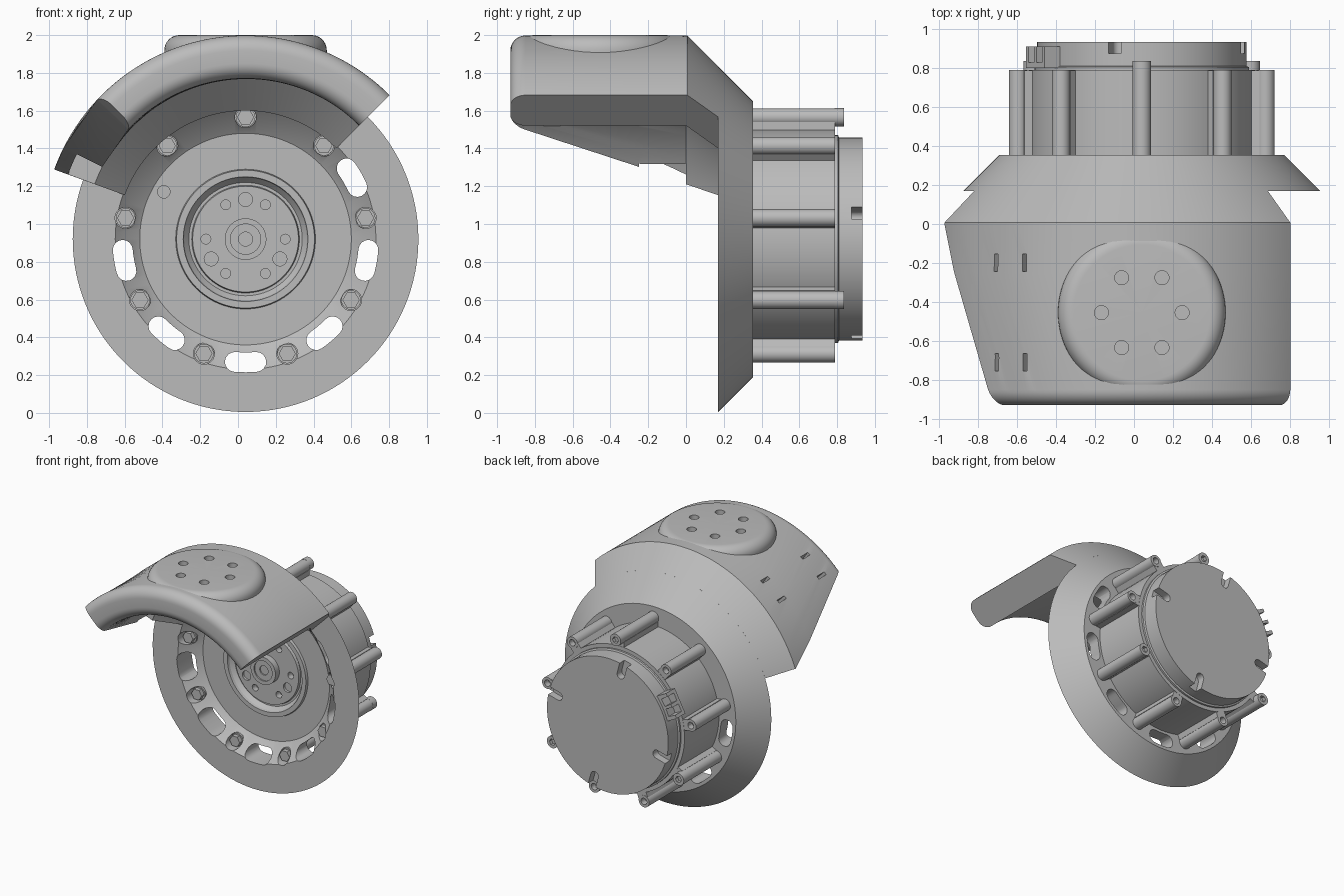
import bpy, bmesh
from math import sin, cos, pi, radians

if "Cube" in bpy.data.objects:
    bpy.data.objects.remove(bpy.data.objects["Cube"])

grey = bpy.data.materials.new("machined grey")
grey.use_nodes = True
grey.diffuse_color = (0.5, 0.5, 0.5, 1)
grey.node_tree.nodes["Principled BSDF"].inputs["Base Color"].default_value = (0.5, 0.5, 0.5, 1)

AXIS = (0.04, 0, 0.92)       # motor axis runs along y
PAD = (0.04, -0.455, 0)      # pad axis runs along z


def finish(name, bm, loc, upright):
    bmesh.ops.remove_doubles(bm, verts=bm.verts, dist=1e-5)
    bmesh.ops.recalc_face_normals(bm, faces=bm.faces)
    mesh = bpy.data.meshes.new(name)
    bm.to_mesh(mesh)
    bm.free()
    mesh.materials.append(grey)
    ob = bpy.data.objects.new(name, mesh)
    ob.location = loc
    if upright:
        ob.rotation_euler.x = pi / 2
    bpy.context.collection.objects.link(ob)
    return ob


def lathe(name, profile, loc=AXIS, upright=False, steps=96):
    """Turn a closed (radius, y) profile around the y axis."""
    bm = bmesh.new()
    rings = [[bm.verts.new((r * cos(2 * pi * i / steps), y, r * sin(2 * pi * i / steps)))
              for r, y in profile] for i in range(steps)]
    n = len(profile)
    for i in range(steps):
        a, b = rings[i], rings[(i + 1) % steps]
        for j in range(n):
            k = (j + 1) % n
            if profile[j][0] + profile[k][0] > 0:
                bm.faces.new((a[j], a[k], b[k], b[j]))
    return finish(name, bm, loc, upright)


def prisms(name, parts, loc=AXIS, upright=False):
    """Extrude each (outline, y0, y1) along y into one object."""
    bm = bmesh.new()
    for pts, y0, y1 in parts:
        a = [bm.verts.new((x, y0, z)) for x, z in pts]
        b = [bm.verts.new((x, y1, z)) for x, z in pts]
        bm.faces.new(a)
        bm.faces.new(b)
        for i in range(len(pts)):
            j = (i + 1) % len(pts)
            bm.faces.new((a[i], a[j], b[j], b[i]))
    return finish(name, bm, loc, upright)


def polar(r, deg):
    return r * cos(radians(deg)), r * sin(radians(deg))


def disc(r, deg, size, sides=24):
    cx, cz = polar(r, deg)
    return [(cx + size * cos(2 * pi * i / sides), cz + size * sin(2 * pi * i / sides))
            for i in range(sides)]


def bar(r0, r1, deg, width):
    c, s = polar(1, deg)
    h = width / 2
    return [(r * c - t * s, r * s + t * c) for r, t in ((r0, -h), (r1, -h), (r1, h), (r0, h))]


def arc_slot(r, deg, half, size):
    """Slot bent around the axis, with round ends."""
    pts = [polar(r + size, deg - half + half * i / 2) for i in range(5)]
    for end, start in ((half, 0), (-half, 180)):
        cx, cz = polar(r, deg + end)
        for i in range(1, 8):
            dx, dz = polar(size, deg + end + start + 22.5 * i)
            pts.append((cx + dx, cz + dz))
        if end > 0:
            pts += [polar(r - size, deg + half - half * i / 2) for i in range(5)]
    return pts


def radial_notch(r, deg, size):
    c, s = polar(1, deg)
    local = [polar(size, 90 + 15 * i) for i in range(13)] + [(0.3, -size), (0.3, size)]
    return [((r + u) * c - v * s, (r + u) * s + v * c) for u, v in local]


def cut(ob, cutter):
    mod = ob.modifiers.new("cut", 'BOOLEAN')
    mod.operation = 'DIFFERENCE'
    mod.solver = 'EXACT'
    mod.object = cutter
    bpy.ops.object.select_all(action='DESELECT')
    bpy.context.view_layer.objects.active = ob
    ob.select_set(True)
    bpy.ops.object.modifier_apply(modifier=mod.name)


BOLTS = [10 + 40 * i for i in range(9)]
cutters = []

# Conical mounting plate with slots and bolt seats
plate = lathe("mounting_plate", [(0.915, 0.17), (0.73, 0.355), (0.54, 0.355),
                                 (0.54, 0.31), (0.56, 0.30), (0.69, 0.17)], steps=128)
holes = [(arc_slot(0.6525, 30 - 40 * i, 5, 0.0525), 0.1, 0.5) for i in range(6)]
holes += [(disc(0.645, a, 0.056), 0.1, 0.265) for a in BOLTS]
cutters.append(prisms("plate_cutter", holes))
cut(plate, cutters[-1])

# Motor core with output hub and rear cap
motor = lathe("motor_body", [
    (0, 0.28), (0.037, 0.28), (0.037, 0.27), (0.08, 0.27), (0.08, 0.26), (0.11, 0.26),
    (0.11, 0.31), (0.28, 0.31), (0.285, 0.33), (0.30, 0.33), (0.325, 0.30), (0.33, 0.28),
    (0.365, 0.28), (0.37, 0.30), (0.57, 0.30), (0.58, 0.32), (0.58, 0.79), (0.55, 0.79),
    (0.55, 0.805), (0.537, 0.81), (0.537, 0.935), (0, 0.935)])
holes = [(disc(0.21, 60 * i, 0.026), 0.2, 0.36) for i in range(6)]
holes += [(disc(0.21, 90 + 120 * i, 0.037), 0.2, 0.33) for i in range(3)]
holes += [(disc(0.5, 150, 0.033), 0.2, 0.33)]
holes += [(radial_notch(0.45, 15 + 90 * i, 0.033), 0.875, 1.0) for i in range(4)]
cutters.append(prisms("motor_cutter", holes))
cut(motor, cutters[-1])

# Ribs around the motor, each with a screw hole in its end
ribs = []
for i, a in enumerate(BOLTS):
    rib = prisms("motor_rib_%d" % (i + 1), [(disc(0.645, a, 0.047), 0.3, 0.79)])
    cutters.append(prisms("rib_cutter", [(disc(0.645, a, 0.026), 0.74, 0.9)]))
    cut(rib, cutters[-1])
    ribs.append(rib)
webs = prisms("rib_webs", [(bar(0.56, 0.62, a, 0.085), 0.3, 0.788) for a in BOLTS])

# Front bolts: round washer under a hexagonal head
bolts = prisms("front_bolts", [(disc(0.645, a, 0.052), 0.25, 0.27) for a in BOLTS]
               + [(disc(0.645, a, 0.045, 6), 0.215, 0.25) for a in BOLTS])

# Long screws whose heads stand out at the back
heads = prisms("rear_screw_heads", [(disc(0.645, a, 0.048), 0.785, 0.837) for a in (90, 210, 330)])
cutters.append(prisms("socket_cutter", [(disc(0.645, a, 0.026, 6), 0.81, 0.9) for a in (90, 210, 330)]))
cut(heads, cutters[-1])

# Cable connector on the rim of the cap
plug = prisms("cable_connector", [(bar(0.5, 0.62, 152, 0.2), 0.80, 0.91)])
cutters.append(prisms("plug_cutter", [(bar(0.56, 0.7, 152 + d, 0.06), 0.83, 0.95) for d in (-4, 4)]))
cut(plug, cutters[-1])

# Curved guard: a thick shell with a rounded nose and a slanted end
F = 0.08
section = []                               # (y, outer radius, inner radius)
for i in range(9):
    t = pi / 2 * i / 8
    section.append((-0.93 + F * (1 - cos(t)), 1.078 - F * (1 - sin(t)), 0.85 + F * (1 - sin(t))))
section += [(-0.25, 1.078, 0.85), (0.0, 1.078, 0.85), (0.007, 1.078, 0.843), (0.17, 0.915, 0.68)]
SEG = 80
bm = bmesh.new()
outer, inner = [], []
for y, ro, ri in section:
    end = 160 + 27 * min(y, 0)
    angles = [45 + (end - 45) * i / SEG for i in range(SEG + 1)]
    for rows, r in ((outer, ro), (inner, ri)):
        pts = [polar(r, a) for a in angles]
        rows.append([bm.verts.new((x, y, z)) for x, z in pts])
for rows in (outer, inner):
    for a, b in zip(rows, rows[1:]):
        for i in range(SEG):
            bm.faces.new((a[i], a[i + 1], b[i + 1], b[i]))
for k in (0, -1):                          # nose and back edge
    for i in range(SEG):
        bm.faces.new((outer[k][i], outer[k][i + 1], inner[k][i + 1], inner[k][i]))
for j in range(len(section) - 1):          # both ends of the sweep
    for k in (0, -1):
        bm.faces.new((outer[j][k], outer[j + 1][k], inner[j + 1][k], inner[j][k]))
guard = finish("curved_guard", bm, AXIS, False)
slots = [(bar(0.8, 1.2, a, 0.025), y - 0.045, y + 0.045) for a in (134, 124) for y in (-0.2, -0.71)]
sector = [polar(1.0, 152 + 3 * i) for i in range(7)] + [polar(0.75, 170), polar(0.75, 152)]
cutters.append(prisms("guard_cutter", slots + [(sector, -0.25, -0.001)]))
cut(guard, cutters[-1])

# Round pad on top of the guard, with six screw holes
pad = lathe("top_pad", [(0, 1.85), (0.43, 1.85)]
            + [(0.43 - F * (1 - cos(t)), 2.0 - F * (1 - sin(t))) for t in [pi / 16 * i for i in range(9)]]
            + [(0, 2.0)], PAD, True)
cutters.append(prisms("pad_cutter", [(disc(0.207, 60 * i, 0.036), 1.88, 2.1) for i in range(6)], PAD, True))
cut(pad, cutters[-1])
cut(guard, cutters[-1])

for c in cutters:
    bpy.data.objects.remove(c)

# Smooth round surfaces while keeping hard edges
bpy.ops.object.select_all(action='DESELECT')
for ob in [plate, motor, webs, bolts, heads, plug, guard, pad] + ribs:
    ob.select_set(True)
bpy.context.view_layer.objects.active = plate
bpy.ops.object.shade_smooth_by_angle(angle=radians(25))
